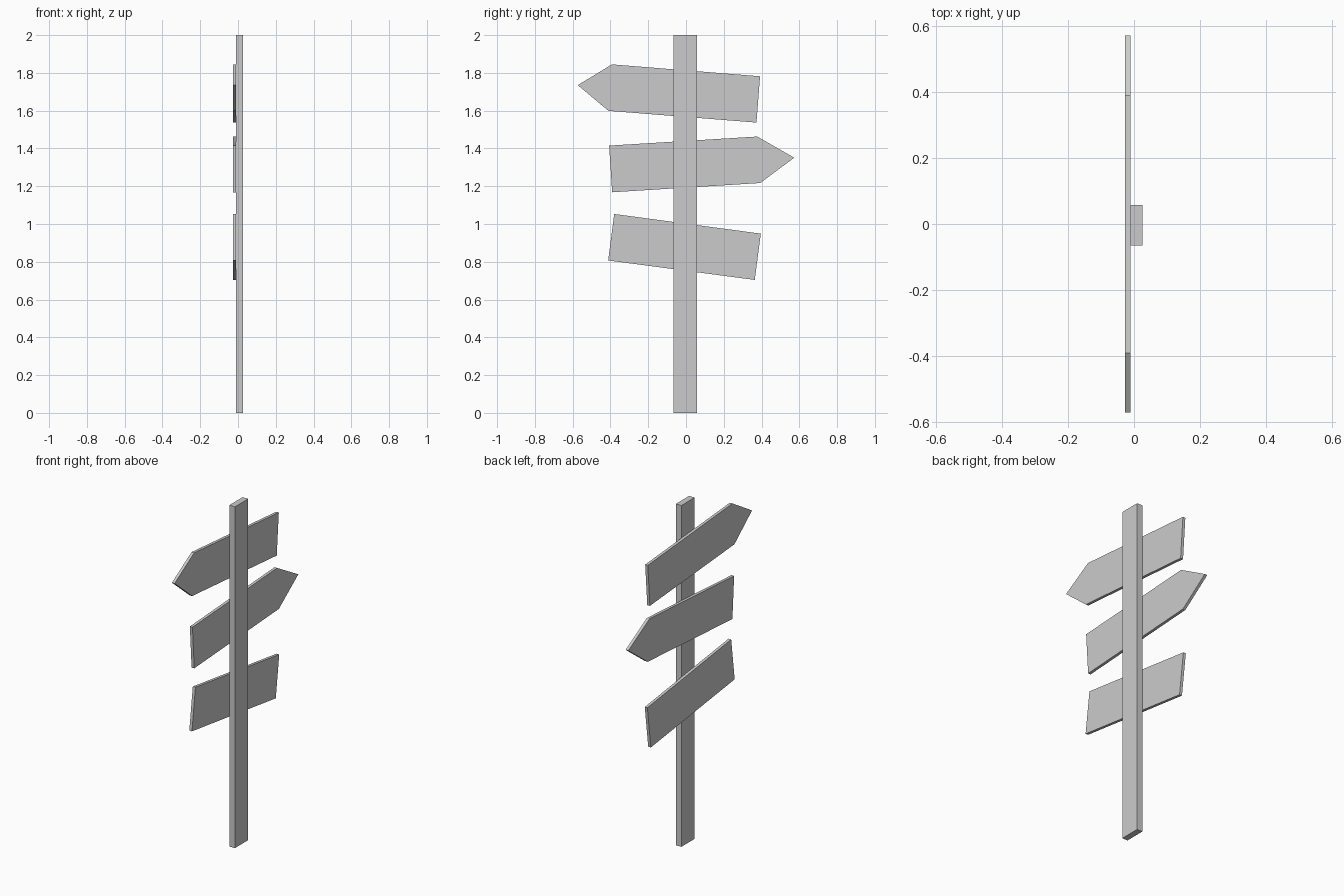
import bpy, bmesh

if "Cube" in bpy.data.objects:
    bpy.data.objects.remove(bpy.data.objects["Cube"])


def extruded_profile(name, profile, x0, x1):
    """Flat panel: a (y, z) outline extruded along x from x0 to x1."""
    bm = bmesh.new()
    face = bm.faces.new([bm.verts.new((x0, y, z)) for y, z in profile])
    result = bmesh.ops.extrude_face_region(bm, geom=[face])
    verts = [g for g in result["geom"] if isinstance(g, bmesh.types.BMVert)]
    bmesh.ops.translate(bm, vec=(x1 - x0, 0, 0), verts=verts)
    bmesh.ops.recalc_face_normals(bm, faces=bm.faces)
    mesh = bpy.data.meshes.new(name)
    bm.to_mesh(mesh)
    bm.free()
    obj = bpy.data.objects.new(name, mesh)
    bpy.context.collection.objects.link(obj)
    return obj


BACK, JOINT, FRONT = -0.027, -0.010, 0.026

# Upright post
extruded_profile("post", [(-0.066, 0), (0.057, 0), (0.057, 2), (-0.066, 2)],
                 JOINT, FRONT)

# Tilted boards: two arrows and one plain plank, fixed to one face of the post
boards = {
    "top_arrow_board": [(-0.573, 1.735), (-0.392, 1.845), (0.392, 1.782),
                        (0.373, 1.537), (-0.410, 1.599)],
    "middle_arrow_board": [(-0.407, 1.415), (0.377, 1.463), (0.573, 1.351),
                           (0.393, 1.217), (-0.391, 1.168)],
    "bottom_plank": [(-0.380, 1.053), (0.396, 0.949),
                     (0.364, 0.704), (-0.412, 0.807)],
}
for name, outline in boards.items():
    extruded_profile(name, outline, BACK, JOINT)
